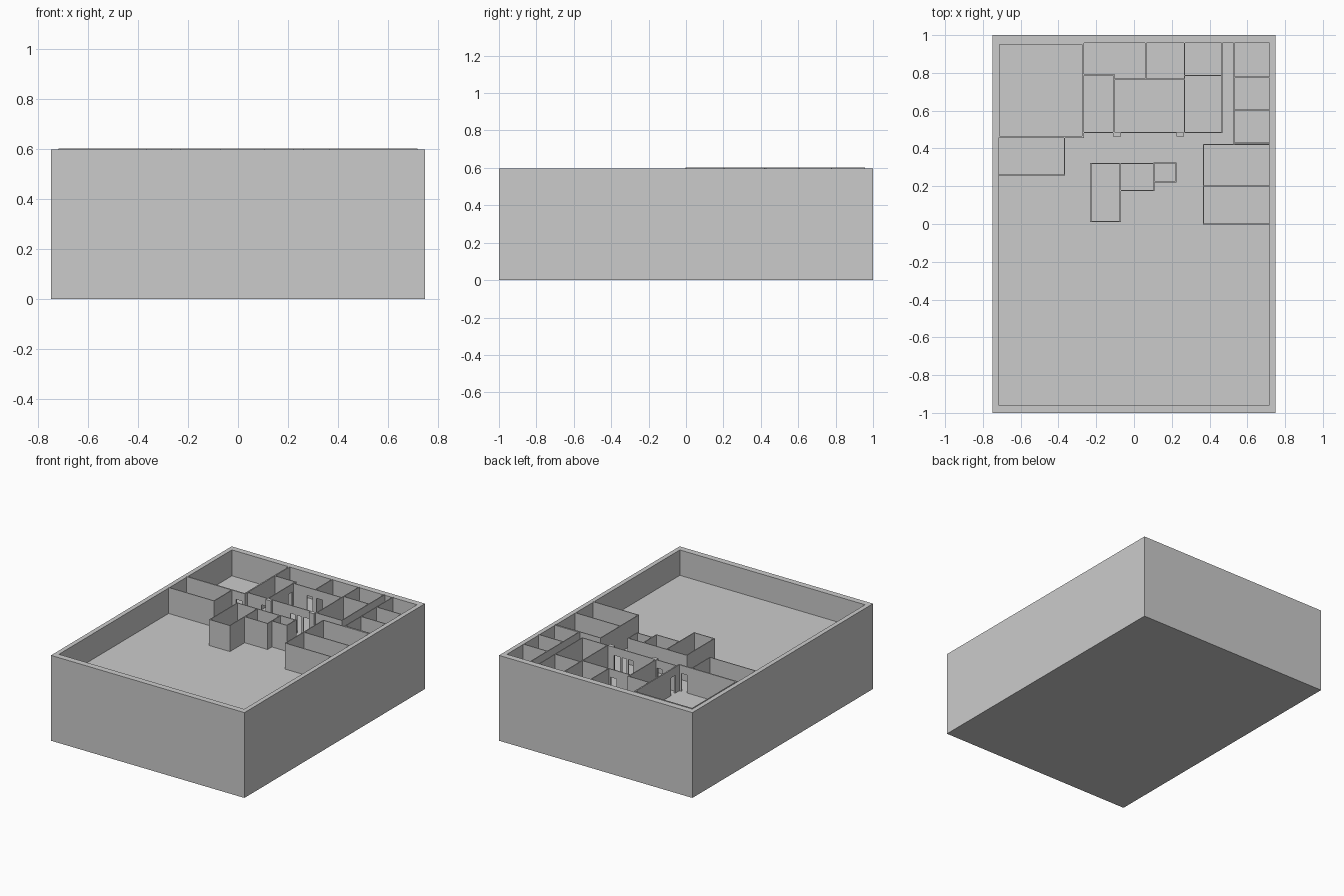
import bpy, bmesh

if "Cube" in bpy.data.objects:
    bpy.data.objects.remove(bpy.data.objects["Cube"])

FLOOR, TOP, DOOR_TOP = 0.42, 0.602, 0.545
T = 0.006


def add_box(bm, x0, x1, y0, y1, z0, z1):
    vs = bmesh.ops.create_cube(bm, size=1)["verts"]
    for v in vs:
        v.co.x = x0 if v.co.x < 0 else x1
        v.co.y = y0 if v.co.y < 0 else y1
        v.co.z = z0 if v.co.z < 0 else z1


def finish(bm, name):
    me = bpy.data.meshes.new(name)
    bm.to_mesh(me)
    bm.free()
    ob = bpy.data.objects.new(name, me)
    bpy.context.collection.objects.link(ob)
    return ob


def add_wall(bm, axis, c, a, b, doors=(), t=T):
    """Wall along axis at offset c, from a to b, with door gaps and lintels."""
    def piece(p, q, z0):
        if axis == 'x':
            add_box(bm, p, q, c - t / 2, c + t / 2, z0, TOP)
        else:
            add_box(bm, c - t / 2, c + t / 2, p, q, z0, TOP)
    pos = a - t / 2
    for d0, d1 in doors:
        piece(pos, d0, FLOOR)
        piece(d0, d1, DOOR_TOP)
        pos = d1
    piece(pos, b + t / 2, FLOOR)


def walls(name, specs):
    bm = bmesh.new()
    for s in specs:
        add_wall(bm, *s)
    return finish(bm, name)


# Outer block with a recessed floor
bm = bmesh.new()
add_box(bm, -0.75, 0.75, -1, 1, 0, 0.598)
top = max(bm.faces, key=lambda f: f.calc_center_median().z)
bmesh.ops.inset_individual(bm, faces=[top], thickness=0.03)
for v in top.verts:
    v.co.x = 0.718 if v.co.x > 0 else -0.718
    v.co.y = 0.957 if v.co.y > 0 else -0.957
pit = bmesh.ops.extrude_discrete_faces(bm, faces=[top])["faces"][0]
for v in pit.verts:
    v.co.z = FLOOR
bmesh.ops.recalc_face_normals(bm, faces=bm.faces)
finish(bm, "building_shell")

# Large corner room
walls("corner_room_walls", [
    ('x', 0.461, -0.715, -0.27, [(-0.335, -0.29)], 0.009),
    ('y', -0.27, 0.461, 0.953, [(0.51, 0.56)], 0.009),
    ('x', 0.954, -0.715, -0.27),
    ('y', -0.716, 0.461, 0.954),
])

# Side room against the left wall
walls("left_room_walls", [
    ('x', 0.26, -0.717, -0.368),
    ('y', -0.368, 0.26, 0.457),
])

# Central rooms and their corridor wall
walls("central_room_walls", [
    ('x', 0.485, -0.265, 0.465, [(-0.155, -0.115), (0.07, 0.105), (0.12, 0.155), (0.17, 0.215)]),
    ('y', -0.107, 0.485, 0.792, [(0.705, 0.75)]),
    ('y', 0.268, 0.485, 0.955),
    ('y', 0.465, 0.485, 0.955),
    ('x', 0.79, -0.265, -0.107),
    ('x', 0.766, -0.107, 0.268, [(0.0, 0.045), (0.075, 0.12)]),
    ('x', 0.786, 0.268, 0.465),
    ('y', 0.062, 0.766, 0.955),
])

# Small rooms along the right wall
walls("right_small_room_walls",
      [('y', 0.53, 0.42, 0.955)] +
      [('x', y, 0.53, 0.716) for y in (0.777, 0.603, 0.429)])

# Two larger rooms on the right
walls("right_large_room_walls",
      [('y', 0.368, 0.0, 0.42)] +
      [('x', y, 0.368, 0.716) for y in (0.42, 0.202, 0.0)])

# Open service shafts in the middle
for i, (x0, x1, y0, y1) in enumerate([(-0.229, -0.073, 0.014, 0.32),
                                      (-0.073, 0.105, 0.177, 0.32),
                                      (0.105, 0.222, 0.224, 0.322)]):
    specs = [('x', y0, x0, x1), ('x', y1, x0, x1), ('y', x1, y0, y1)]
    if i == 0:
        specs.append(('y', x0, y0, y1))
    walls(f"service_shaft_{i + 1}", specs)

# Columns on the corridor wall
for i, x in enumerate((-0.09, 0.245)):
    bm = bmesh.new()
    add_box(bm, x - 0.02, x + 0.02, 0.463, 0.482, FLOOR, TOP)
    finish(bm, f"corridor_column_{i + 1}")
